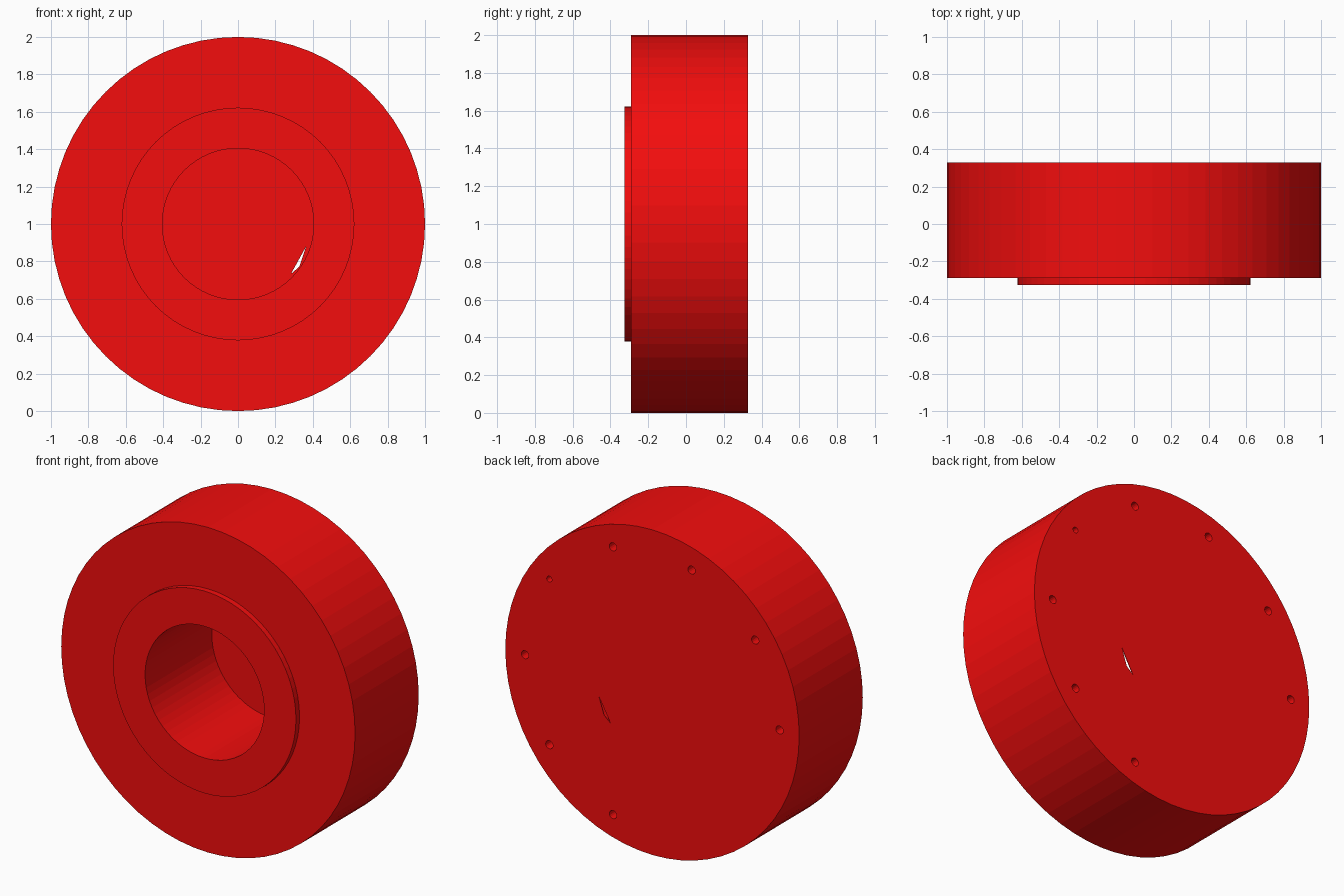
import bpy, bmesh
from math import sin, cos, radians, tau

if "Cube" in bpy.data.objects:
    bpy.data.objects.remove(bpy.data.objects["Cube"])

SIDES = 64
CZ = 1.0

red = bpy.data.materials.new("red")
red.diffuse_color = (0.9, 0.004, 0.004, 1)
red.use_nodes = True
red.node_tree.nodes["Principled BSDF"].inputs["Base Color"].default_value = red.diffuse_color


def finish(bm, name, mat=None):
    bmesh.ops.recalc_face_normals(bm, faces=bm.faces)
    me = bpy.data.meshes.new(name)
    bm.to_mesh(me)
    bm.free()
    ob = bpy.data.objects.new(name, me)
    bpy.context.collection.objects.link(ob)
    if mat:
        me.materials.append(mat)
    return ob


def lathe(name, profile, mat):
    """Revolve (radius, y) points about the horizontal y axis; both ends are capped."""
    bm = bmesh.new()
    rings = [[bm.verts.new((r * sin(tau * i / SIDES), y, CZ + r * cos(tau * i / SIDES)))
              for i in range(SIDES)] for r, y in profile]
    for a, b in zip(rings, rings[1:]):
        for i in range(SIDES):
            j = (i + 1) % SIDES
            bm.faces.new((a[i], a[j], b[j], b[i]))
    bm.faces.new(rings[0])
    bm.faces.new(rings[-1])
    return finish(bm, name, mat)


def add_prism(bm, points, y0, y1):
    """Prism from an (x, z) outline, z measured from the wheel axis."""
    lo = [bm.verts.new((x, y0, CZ + z)) for x, z in points]
    hi = [bm.verts.new((x, y1, CZ + z)) for x, z in points]
    n = len(points)
    bm.faces.new(lo)
    bm.faces.new(hi)
    for i in range(n):
        j = (i + 1) % n
        bm.faces.new((lo[i], lo[j], hi[j], hi[i]))


# Wheel: bore floor, bore wall, raised hub ring, front face, rim, back face
wheel = lathe("wheel", [(0.405, 0.324), (0.405, -0.325), (0.622, -0.325),
                        (0.622, -0.29), (1.0, -0.29), (1.0, 0.328)], red)

# Pin holes in the back (two of ten positions are blank, one hole is smaller)
bm = bmesh.new()
for k in range(-2, 6):
    a = radians(36 * k)
    r = 0.018 if k == 1 else 0.025
    cx, cz = 0.866 * cos(a), 0.866 * sin(a)
    add_prism(bm, [(cx + r * cos(tau * i / 16), cz + r * sin(tau * i / 16))
                   for i in range(16)], 0.26, 0.4)
# Narrow slit through the thin back wall
add_prism(bm, [(0.364, -0.12), (0.283, -0.267), (0.328, -0.228)], 0.2, 0.4)
cutter = finish(bm, "hole_cutter")
cutter.hide_render = True
cutter.hide_viewport = True

mod = wheel.modifiers.new("holes", 'BOOLEAN')
mod.operation = 'DIFFERENCE'
mod.solver = 'EXACT'
mod.object = cutter
